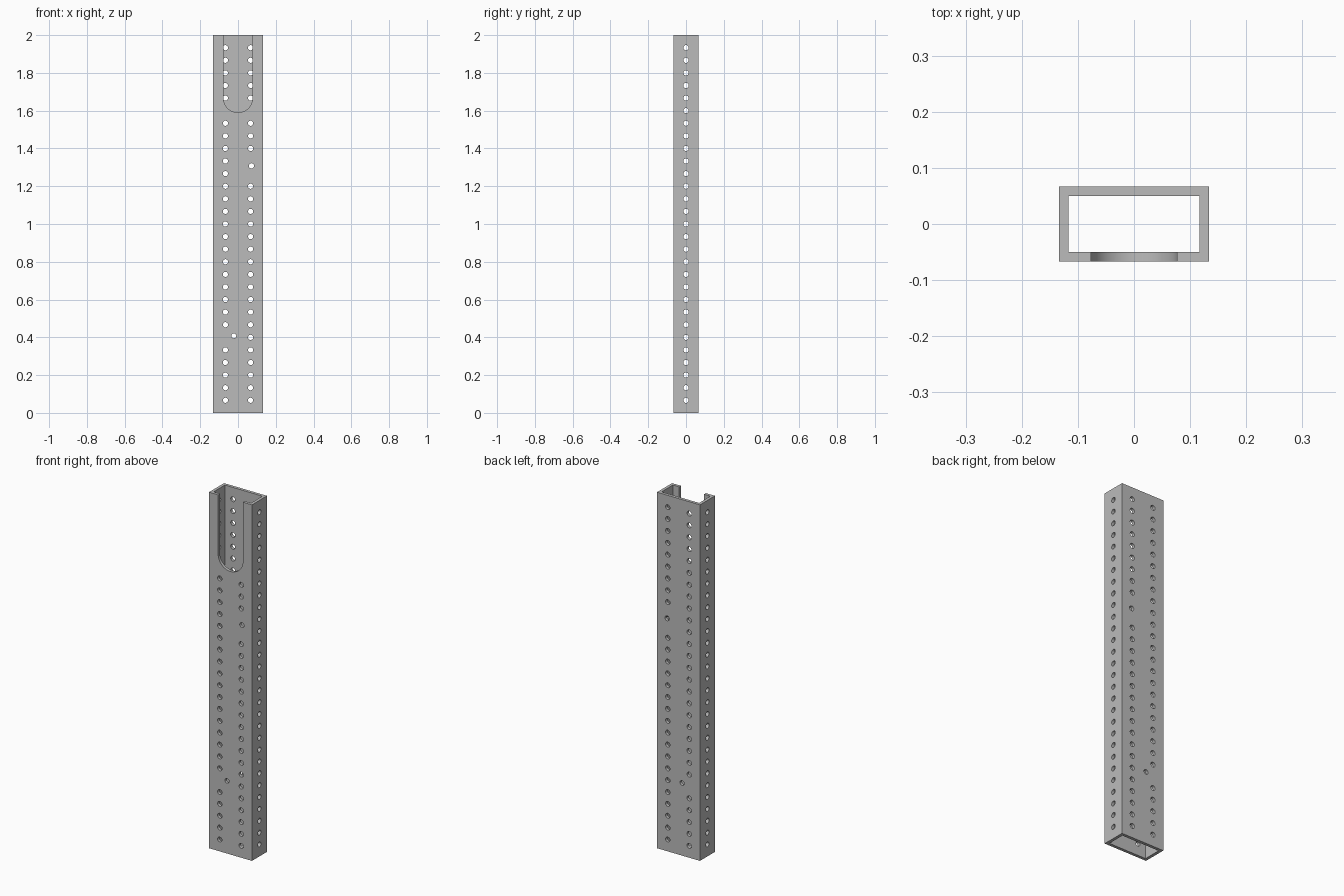
import bpy, bmesh, math
from mathutils import Matrix, Vector

cube = bpy.data.objects.get("Cube")
if cube:
    bpy.data.objects.remove(cube, do_unlink=True)

HX, HY, LENGTH, WALL = 0.1333, 0.0667, 2.0, 0.0167
PITCH, COUNT, HOLE_R = LENGTH / 30, 29, 0.0138
SLOT_R, SLOT_Z = 0.077, 1.667


def make_object(name, bm):
    bmesh.ops.recalc_face_normals(bm, faces=bm.faces)
    mesh = bpy.data.meshes.new(name)
    bm.to_mesh(mesh)
    bm.free()
    obj = bpy.data.objects.new(name, mesh)
    bpy.context.collection.objects.link(obj)
    return obj


def extrude_faces(bm, faces, offset):
    result = bmesh.ops.extrude_face_region(bm, geom=faces)
    verts = [g for g in result["geom"] if isinstance(g, bmesh.types.BMVert)]
    bmesh.ops.translate(bm, verts=verts, vec=offset)


def add_drill(bm, x, y, z, axis, radius=HOLE_R):
    turn = Matrix.Rotation(math.pi / 2, 4, "X" if axis == "Y" else "Y")
    bmesh.ops.create_cone(bm, cap_ends=True, segments=24, radius1=radius,
                          radius2=radius, depth=WALL * 2,
                          matrix=Matrix.Translation((x, y, z)) @ turn)


# Hollow rectangular tube
bm = bmesh.new()
corners = [(-1, -1), (1, -1), (1, 1), (-1, 1)]
outer = [bm.verts.new((sx * HX, sy * HY, 0)) for sx, sy in corners]
inner = [bm.verts.new((sx * (HX - WALL), sy * (HY - WALL), 0)) for sx, sy in corners]
ring = []
for i in range(4):
    j = (i + 1) % 4
    ring.append(bm.faces.new((outer[i], outer[j], inner[j], inner[i])))
extrude_faces(bm, ring, Vector((0, 0, LENGTH)))
tube = make_object("perforated_tube", bm)

# Drills for the regular rows, with gaps at the odd holes and the slot
bm = bmesh.new()
wall_x, wall_y = HX - WALL / 2, HY - WALL / 2
for k in range(1, COUNT + 1):
    z = k * PITCH
    for side in (-1, 1):
        add_drill(bm, side * wall_x, 0, z, "X")
        if k in ((6,) if side < 0 else (19, 20)):
            continue
        add_drill(bm, side * HY, wall_y, z, "Y")
        if k < 24:
            add_drill(bm, side * HY, -wall_y, z, "Y")

# Two odd holes through front and back
for face in (-1, 1):
    add_drill(bm, -0.022, face * wall_y, 0.408, "Y", 0.013)
    add_drill(bm, 0.071, face * wall_y, 1.308, "Y")

# Round-bottomed slot in the front wall
y0 = -HY - WALL / 2
outline = [(SLOT_R, LENGTH + 0.1), (-SLOT_R, LENGTH + 0.1)]
for i in range(33):
    a = math.pi + math.pi * i / 32
    outline.append((SLOT_R * math.cos(a), SLOT_Z + SLOT_R * math.sin(a)))
slot = bm.faces.new([bm.verts.new((x, y0, z)) for x, z in outline])
extrude_faces(bm, [slot], Vector((0, WALL * 2, 0)))
cutter = make_object("hole_cutter", bm)
cutter.hide_render = True

# Cut, then discard the cutter
bpy.ops.object.select_all(action="DESELECT")
bpy.context.view_layer.objects.active = tube
tube.select_set(True)
cut = tube.modifiers.new("holes", "BOOLEAN")
cut.operation = "DIFFERENCE"
cut.solver = "EXACT"
cut.object = cutter
bpy.ops.object.modifier_apply(modifier=cut.name)
bpy.data.objects.remove(cutter, do_unlink=True)
bpy.ops.object.shade_smooth_by_angle(angle=math.radians(30))

# Plain grey metal
metal = bpy.data.materials.new("grey_metal")
metal.use_nodes = True
grey = (0.5, 0.5, 0.5, 1)
metal.diffuse_color = grey
metal.node_tree.nodes["Principled BSDF"].inputs["Base Color"].default_value = grey
tube.data.materials.clear()
tube.data.materials.append(metal)
